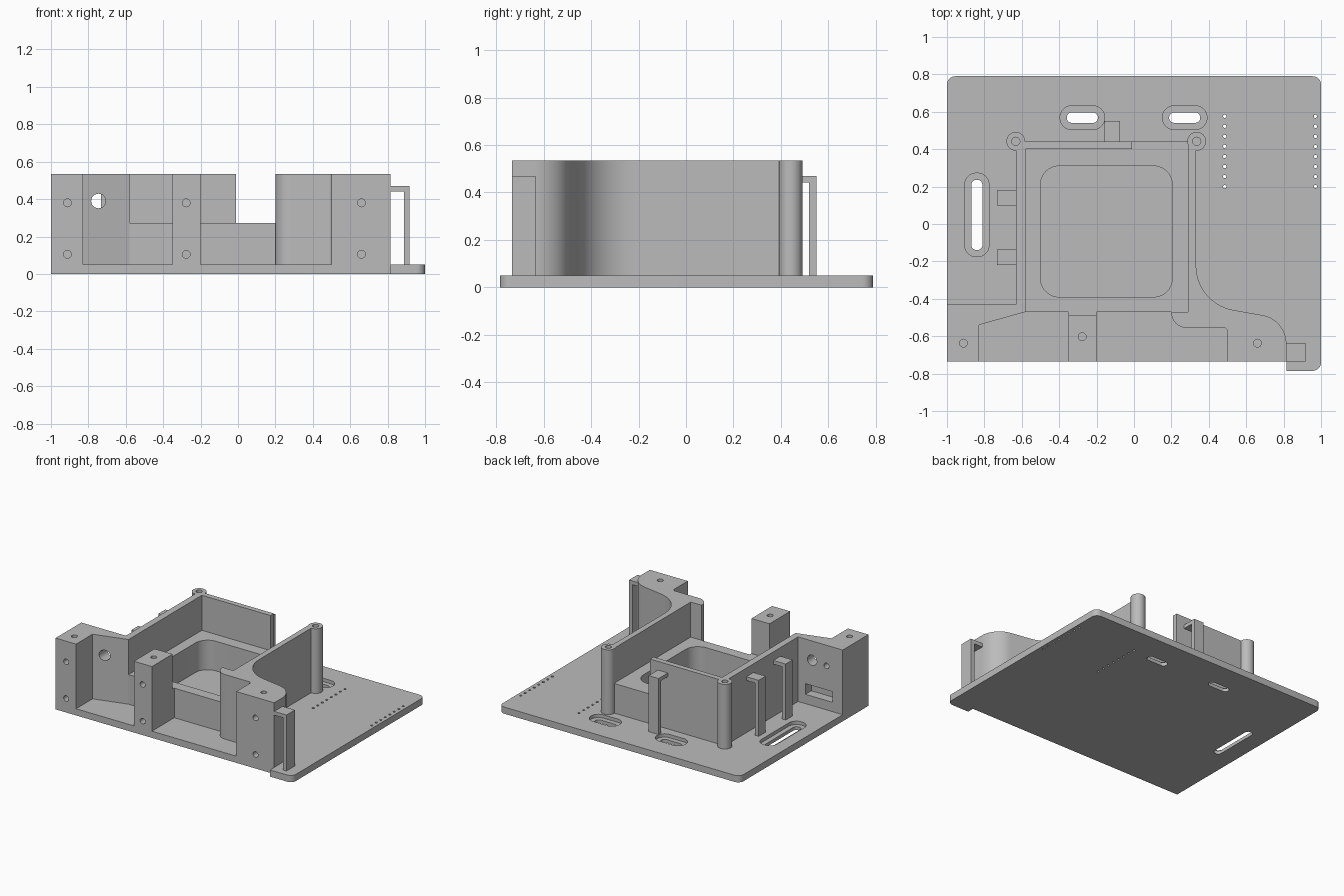
import bpy
import bmesh
from math import pi, tan
from mathutils import Vector, Matrix

if "Cube" in bpy.data.objects:
    bpy.data.objects.remove(bpy.data.objects["Cube"])

grey = bpy.data.materials.new("matte grey plastic")
grey.use_nodes = True
grey.diffuse_color = (0.5, 0.5, 0.5, 1)
grey.node_tree.nodes["Principled BSDF"].inputs["Base Color"].default_value = (0.5, 0.5, 0.5, 1)

PLATE, LEDGE, TOP = 0.05, 0.272, 0.535
FRONT, BACK = -0.735, 0.79


def rounded(points, steps=10):
    """Outline from (x, y) or (x, y, radius) corners, with filleted corners."""
    out = []
    for i, p in enumerate(points):
        c = Vector(p[:2])
        if len(p) == 2:
            out.append(c)
            continue
        a = (Vector(points[i - 1][:2]) - c).normalized()
        b = (Vector(points[(i + 1) % len(points)][:2]) - c).normalized()
        half = a.angle(b) / 2
        reach = p[2] / tan(half)
        centre = c + (a + b).normalized() * (reach**2 + p[2]**2) ** 0.5
        start, end = c + a * reach - centre, c + b * reach - centre
        sweep = start.angle_signed(end)
        for k in range(steps + 1):
            out.append(centre + Matrix.Rotation(-sweep * k / steps, 2) @ start)
    return out


def finish(name, bm):
    bmesh.ops.recalc_face_normals(bm, faces=bm.faces)
    mesh = bpy.data.meshes.new(name)
    bm.to_mesh(mesh)
    bm.free()
    obj = bpy.data.objects.new(name, mesh)
    bpy.context.collection.objects.link(obj)
    mesh.materials.append(grey)
    return obj


def prism(name, points, z0, z1):
    bm = bmesh.new()
    face = bm.faces.new([bm.verts.new((p.x, p.y, z0)) for p in rounded(points)])
    top = bmesh.ops.extrude_face_region(bm, geom=[face])["geom"]
    bmesh.ops.translate(bm, vec=(0, 0, z1 - z0),
                        verts=[v for v in top if isinstance(v, bmesh.types.BMVert)])
    return finish(name, bm)


def rect(x0, x1, y0, y1, r=None):
    corners = [(x0, y0), (x1, y0), (x1, y1), (x0, y1)]
    return [c + (r,) for c in corners] if r else corners


def box(name, x0, x1, y0, y1, z0, z1):
    return prism(name, rect(x0, x1, y0, y1), z0, z1)


def drills(places, radius, depth, axis="Z", sides=20):
    """Cutter made of equal cylinders centred on the given places."""
    bm = bmesh.new()
    turn = Matrix.Rotation(pi / 2, 4, "X") if axis == "Y" else Matrix()
    for p in places:
        bmesh.ops.create_cone(bm, cap_ends=True, segments=sides, radius1=radius,
                              radius2=radius, depth=depth,
                              matrix=Matrix.Translation(p) @ turn)
    return finish("cutter", bm)


def cut(obj, cutter):
    cutter.hide_render = True
    mod = obj.modifiers.new("cut", "BOOLEAN")
    mod.operation, mod.solver, mod.object = "DIFFERENCE", "EXACT", cutter
    bpy.context.view_layer.objects.active = obj
    bpy.ops.object.modifier_apply(modifier=mod.name)
    bpy.data.objects.remove(cutter)


def screw_holes(block, x, y):
    """Two blind holes in the front and one in the top."""
    cut(block, drills([(x, FRONT, 0.105), (x, FRONT, 0.38)], 0.021, 0.16, "Y"))
    cut(block, drills([(x, y, TOP)], 0.021, 0.16))


# Base plate with a small front tab
plate = prism("base_plate", [(-1, FRONT), (0.815, FRONT), (0.815, -0.785), (1, -0.785, 0.045),
                             (1, BACK, 0.045), (-1, BACK, 0.045)], 0, PLATE)

# Recessed cable slots
for x0, x1, y0, y1 in [(-0.905, -0.775, -0.175, 0.272),
                       (-0.395, -0.157, 0.505, 0.632),
                       (0.152, 0.39, 0.505, 0.632)]:
    cut(plate, prism("cutter", rect(x0, x1, y0, y1, 0.062), 0.025, 0.2))
    m = 0.036
    cut(plate, prism("cutter", rect(x0 + m, x1 - m, y0 + m, y1 - m, 0.026), -0.1, 0.1))

# Two rows of pin holes
cut(plate, drills([(x, 0.2 + i * 0.0537, PLATE) for x in (0.485, 0.97) for i in range(8)],
                  0.009, 0.3, sides=12))

# Central tray with a rounded pocket
tray = box("tray", -0.58, 0.29, -0.47, 0.44, PLATE, LEDGE)
cut(tray, prism("cutter", rect(-0.5, 0.205, -0.39, 0.31, 0.1), 0, 0.4))

# Left wall and mounting block in one profile
left = prism("left_wall", [(-1, FRONT), (-0.83, FRONT), (-0.83, -0.54), (-0.58, -0.47),
                           (-0.58, 0.44), (-0.63, 0.44), (-0.63, -0.43), (-1, -0.43)],
             PLATE, TOP)
screw_holes(left, -0.912, -0.637)
cut(left, drills([(-0.746, -0.5, 0.39)], 0.039, 0.4, "Y", 24))
cut(left, drills([(-0.865, -0.43, 0.38)], 0.021, 0.12, "Y"))
cut(left, box("cutter", -0.915, -0.69, -0.5, -0.3, 0.12, 0.2))

# Right wall sweeping into its mounting block
right = prism("right_wall", [(0.29, 0.44), (0.29, -0.47), (0.2, -0.47), (0.2, -0.555, 0.08),
                             (0.5, -0.555, 0.02), (0.5, FRONT), (0.815, FRONT),
                             (0.815, -0.51, 0.155), (0.332, -0.425, 0.24), (0.332, 0.44)],
              PLATE, TOP)
screw_holes(right, 0.66, -0.637)

# Back wall and middle mounting block
box("back_wall", -0.58, -0.01, 0.4, 0.44, LEDGE, TOP)
middle = box("middle_block", -0.35, -0.2, FRONT, -0.49, PLATE, TOP)
screw_holes(middle, -0.277, -0.603)
box("middle_block_bridge", -0.35, -0.2, -0.49, -0.47, PLATE, LEDGE)

# Corner posts with screw holes
for name, x in (("left_post", -0.632), ("right_post", 0.335)):
    post = drills([(x, 0.442, (PLATE + TOP) / 2)], 0.05, TOP - PLATE, sides=32)
    post.name = name
    cut(post, drills([(x, 0.442, TOP)], 0.022, 0.2))
    # clear the bore through the adjoining walls
    for wall in (left, right):
        cut(wall, drills([(x, 0.442, TOP)], 0.022, 0.2))


# Hook clips: a flat arm and a thin leg down to the plate
def clip(name, arm, leg):
    box(name + "_arm", *arm, 0.442, 0.47)
    box(name + "_leg", *leg, PLATE, 0.442)


clip("back_clip", (-0.157, -0.075, 0.44, 0.55), (-0.157, -0.075, 0.52, 0.55))
for name, y in (("side_clip_rear", 0.1), ("side_clip_front", -0.22)):
    clip(name, (-0.732, -0.63, y, y + 0.083), (-0.732, -0.702, y, y + 0.083))
clip("front_clip", (0.815, 0.917, FRONT, -0.635), (0.887, 0.917, FRONT, -0.635))

# Smooth the curved surfaces, keep edges crisp
bpy.ops.object.select_all(action="DESELECT")
for obj in bpy.context.collection.objects:
    if obj.type == "MESH":
        obj.select_set(True)
        bpy.context.view_layer.objects.active = obj
bpy.ops.object.shade_smooth_by_angle(angle=pi / 6)
